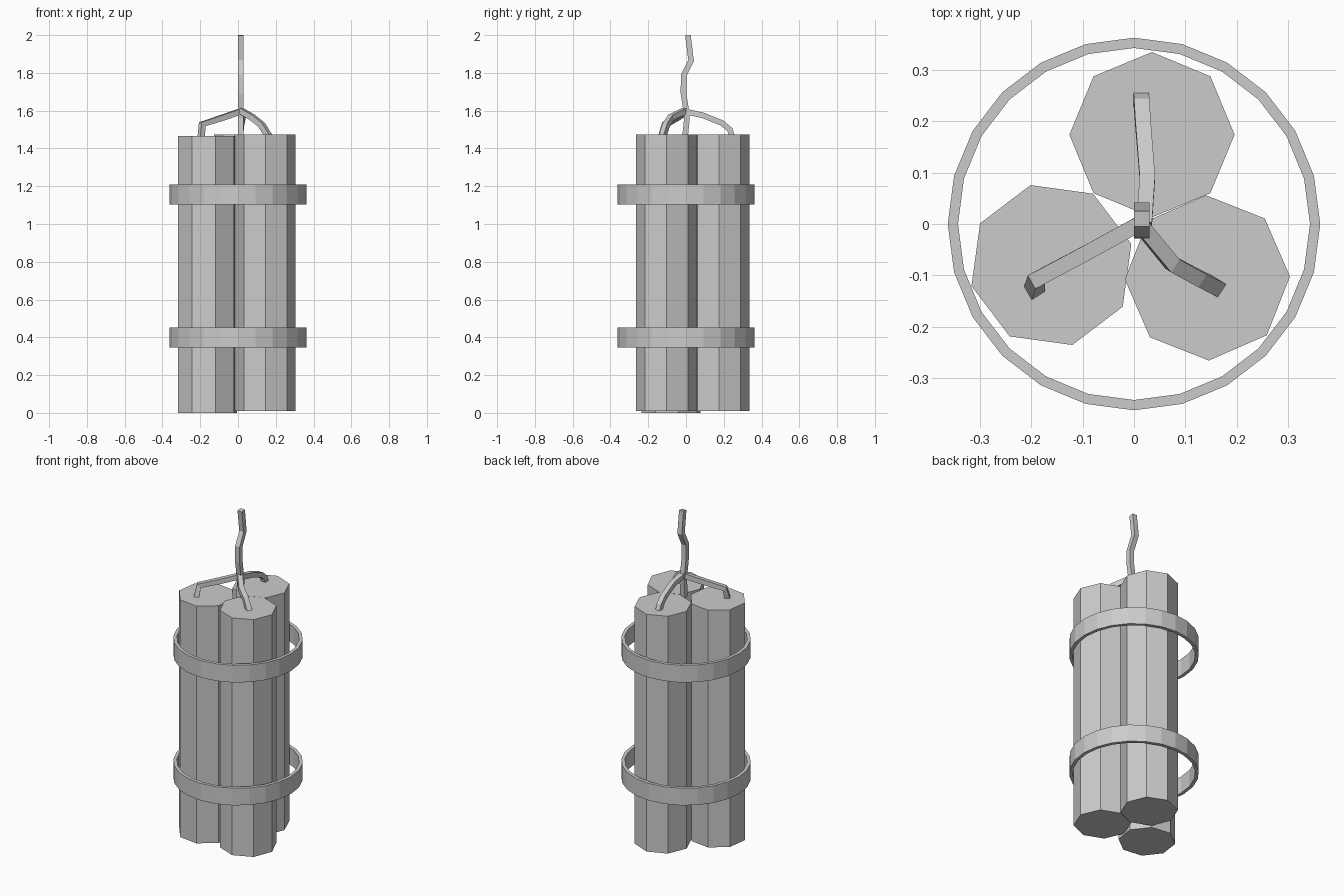
import bpy
import bmesh
from math import radians, sin, cos, tau
from mathutils import Vector

if "Cube" in bpy.data.objects:
    bpy.data.objects.remove(bpy.data.objects["Cube"])

GREY = (0.6, 0.6, 0.6, 1)
grey = bpy.data.materials.new("plain grey")
grey.use_nodes = True
grey.diffuse_color = GREY
grey.node_tree.nodes["Principled BSDF"].inputs["Base Color"].default_value = GREY


def finish(bm, name):
    bmesh.ops.recalc_face_normals(bm, faces=bm.faces)
    mesh = bpy.data.meshes.new(name)
    bm.to_mesh(mesh)
    bm.free()
    mesh.materials.append(grey)
    obj = bpy.data.objects.new(name, mesh)
    bpy.context.collection.objects.link(obj)


def loft(bm, rings, closed=False):
    """Skin a list of point rings; cap the ends unless closed."""
    loops = [[bm.verts.new(p) for p in ring] for ring in rings]
    n = len(loops[0])
    pairs = list(zip(loops, loops[1:]))
    if closed:
        pairs.append((loops[-1], loops[0]))
    else:
        bm.faces.new(loops[0])
        bm.faces.new(loops[-1])
    for a, b in pairs:
        for i in range(n):
            j = (i + 1) % n
            bm.faces.new((a[i], a[j], b[j], b[i]))


def circle(x, y, z, r, n, turn=0):
    return [(x + r * cos(turn + tau * i / n), y + r * sin(turn + tau * i / n), z)
            for i in range(n)]


def stick(name, x, y, z, turn):
    bm = bmesh.new()
    loft(bm, [circle(x, y, h, 0.161, 8, radians(turn)) for h in (z, z + 1.465)])
    finish(bm, name)


def band(name, z):
    bm = bmesh.new()
    loft(bm, [circle(0, 0, h, r, 24) for r, h in
              ((0.363, z), (0.363, z + 0.106), (0.343, z + 0.106), (0.343, z))], closed=True)
    finish(bm, name)


def fuse(name, points, side, half=0.015):
    """Square cord along points, keeping its width along side."""
    pts = [Vector(p) for p in points]
    side = Vector(side).normalized()
    bm = bmesh.new()
    rings = []
    for i, p in enumerate(pts):
        before = (p - pts[i - 1]).normalized() if i else Vector()
        after = (pts[i + 1] - p).normalized() if i + 1 < len(pts) else Vector()
        up = (before + after).cross(side).normalized()
        rings.append([p + half * (a * side + b * up)
                      for a, b in ((1, 1), (-1, 1), (-1, -1), (1, -1))])
    loft(bm, rings)
    finish(bm, name)


# Three octagonal sticks
stick("back_stick", 0.035, 0.174, 0.01, 0)
stick("right_stick", -0.161, -0.08, 0, 14.7)
stick("left_stick", 0.143, -0.105, 0.01, 1)

# Two hollow bands
band("lower_band", 0.345)
band("upper_band", 1.104)

# Main fuse and the cords that join it to the sticks
fuse("main_fuse", [(0.015, -0.005, 1.46), (0.015, 0.005, 1.56), (0.015, -0.002, 1.62),
                   (0.015, -0.013, 1.69), (0.015, -0.013, 1.785),
                   (0.015, 0.027, 1.865), (0.015, 0.01, 2)], (1, 0, 0))
fuse("back_cord", [(0.02, 0, 1.595), (0.026, 0.09, 1.575), (0.018, 0.19, 1.535),
                   (0.015, 0.232, 1.5), (0.014, 0.245, 1.46)], (1, 0, 0))
fuse("right_cord", [(0.01, 0, 1.595), (-0.09, -0.055, 1.56), (-0.19, -0.108, 1.528),
                    (-0.194, -0.128, 1.46)], (-0.5, 0.87, 0))
fuse("left_cord", [(0.015, -0.005, 1.6), (0.075, -0.078, 1.565), (0.125, -0.105, 1.525),
                   (0.165, -0.125, 1.46)], (0.55, 0.83, 0))
